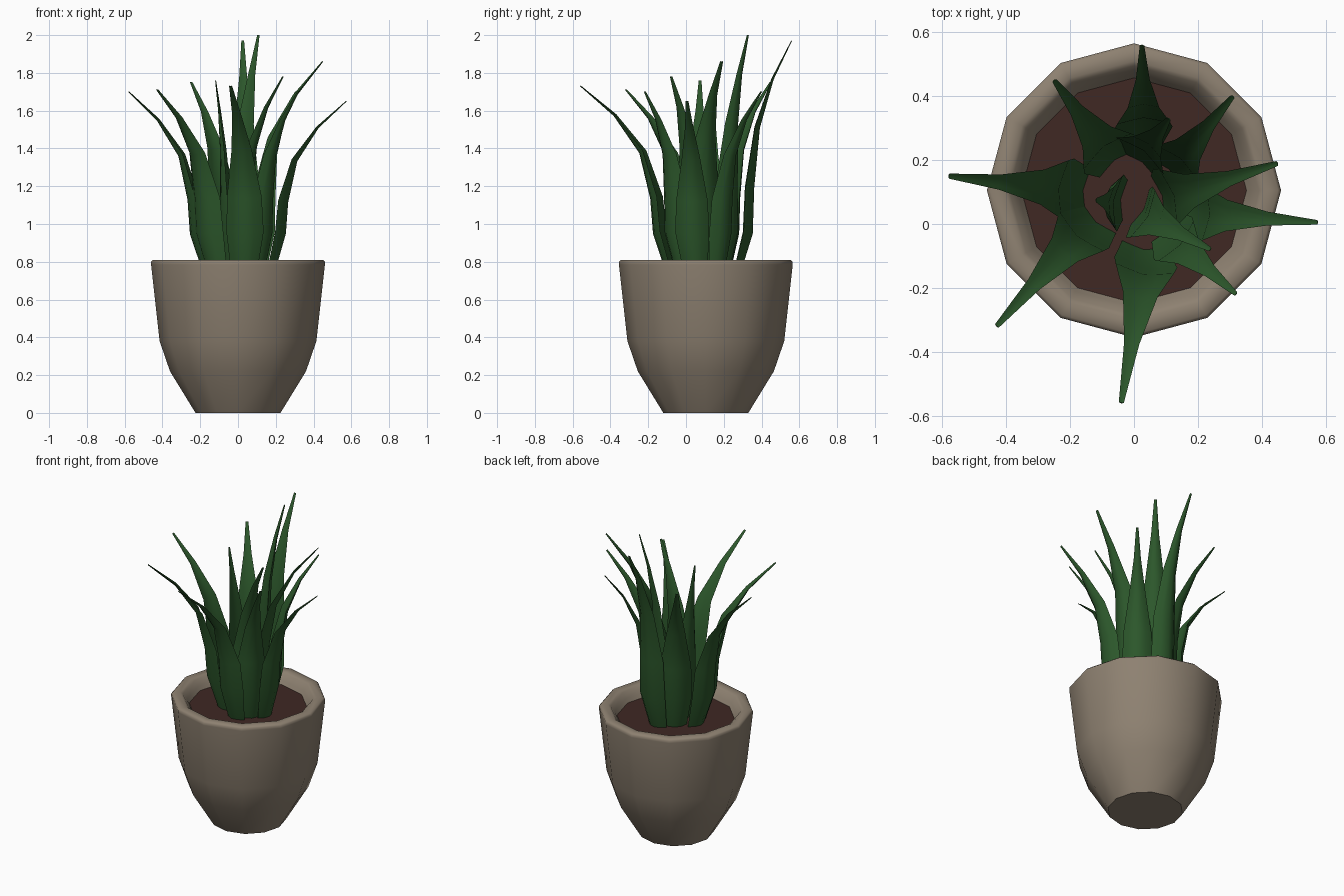
import bpy, math
from mathutils import Vector

if "Cube" in bpy.data.objects:
    bpy.data.objects.remove(bpy.data.objects["Cube"])

CX, CY = 0.0, 0.105   # pot axis


def material(name, rgb):
    m = bpy.data.materials.new(name)
    m.diffuse_color = (*rgb, 1)
    m.use_nodes = True
    m.node_tree.nodes["Principled BSDF"].inputs["Base Color"].default_value = m.diffuse_color
    return m


def loft(name, rings, mat, angle):
    """Skin a list of equal-length point rings and cap both ends."""
    n = len(rings[0])
    verts = [p for r in rings for p in r]
    faces = [(i * n + j, i * n + (j + 1) % n, (i + 1) * n + (j + 1) % n, (i + 1) * n + j)
             for i in range(len(rings) - 1) for j in range(n)]
    faces += [tuple(reversed(range(n))), tuple(range(len(verts) - n, len(verts)))]
    me = bpy.data.meshes.new(name)
    me.from_pydata(verts, [], faces)
    me.materials.append(mat)
    ob = bpy.data.objects.new(name, me)
    bpy.context.collection.objects.link(ob)
    bpy.ops.object.select_all(action='DESELECT')
    ob.select_set(True)
    bpy.context.view_layer.objects.active = ob
    bpy.ops.object.shade_smooth_by_angle(angle=math.radians(angle))
    return ob


def circle(r, z):
    return [(CX + r * math.cos(k * math.pi / 6), CY + r * math.sin(k * math.pi / 6), z)
            for k in range(12)]


clay = material("clay", (0.27, 0.22, 0.165))
earth = material("earth", (0.05, 0.021, 0.017))
green = material("leaf_green", (0.025, 0.095, 0.024))

# Twelve-sided pot: outer wall, rounded rim, inner wall
pot_profile = [(0.225, 0), (0.36, 0.22), (0.415, 0.38), (0.46, 0.785), (0.46, 0.80), (0.45, 0.81),
               (0.405, 0.81), (0.39, 0.80), (0.365, 0.765), (0.33, 0.70)]
loft("pot", [circle(r, z) for r, z in pot_profile], clay, 50)

# Soil disc
loft("soil", [circle(0.33, 0.71), circle(0.352, 0.742)], earth, 30)

# Crescent leaf section: (sideways, outward) in half-widths
SECTION = [(-1, -0.42), (-0.55, -0.02), (0, 0.15), (0.55, -0.02), (1, -0.42),
           (0.5, -0.3), (0, -0.2), (-0.5, -0.3)]
# Stations along a leaf: (height fraction body->tip, outward fraction, half-width factor)
STATIONS = [(0.0, 0.0, 1.0), (0.24, 0.04, 0.93), (0.55, 0.2, 0.55), (0.8, 0.55, 0.24), (1, 1, 0.08)]


def leaf(name, bx, by, tx, ty, tz, half):
    body, tip = Vector((bx, by, 0.95)), Vector((tx, ty, tz))
    out = Vector((tx - bx, ty - by, 0)).normalized()
    side = Vector((0, 0, 1)).cross(out)
    base = Vector((0.02 + (bx - 0.02) * 0.72, 0.1 + (by - 0.1) * 0.72, 0.72))
    path, widths = [base], [half * 0.68]
    for h, o, w in STATIONS:
        p = body.lerp(tip, o)
        p.z = body.z + (tip.z - body.z) * h
        path.append(p)
        widths.append(half * w)
    rings = []
    for i, (p, w) in enumerate(zip(path, widths)):
        t = (path[min(i + 1, len(path) - 1)] - path[max(i - 1, 0)]).normalized()
        normal = side.cross(t) * -1
        if normal.dot(out) < 0:
            normal = -normal
        rings.append([p + side * (s * w) + normal * (d * w) for s, d in SECTION])
    loft(name, rings, green, 45)


# Leaves: body x, y at the bulge, tip x, y, z, half-width
LEAVES = [
    (0.03, 0.34, 0.025, 0.56, 1.97, 0.09),
    (-0.10, 0.25, -0.25, 0.45, 1.75, 0.10),
    (0.15, 0.21, 0.31, 0.40, 1.70, 0.09),
    (0.13, 0.09, 0.45, 0.19, 1.86, 0.10),
    (0.24, 0.03, 0.575, 0.005, 1.65, 0.09),
    (0.05, 0.02, 0.24, -0.08, 1.78, 0.09),
    (0.15, -0.07, 0.32, -0.22, 1.70, 0.09),
    (0.03, -0.16, -0.04, -0.56, 1.73, 0.10),
    (-0.18, -0.04, -0.43, -0.32, 1.71, 0.10),
    (-0.24, 0.11, -0.58, 0.15, 1.70, 0.10),
    (-0.08, 0.07, -0.12, 0.075, 1.76, 0.09),
    (0.04, 0.24, 0.11, 0.33, 2.0, 0.10),
]
for i, spec in enumerate(LEAVES):
    leaf(f"leaf_{i + 1}", *spec)
